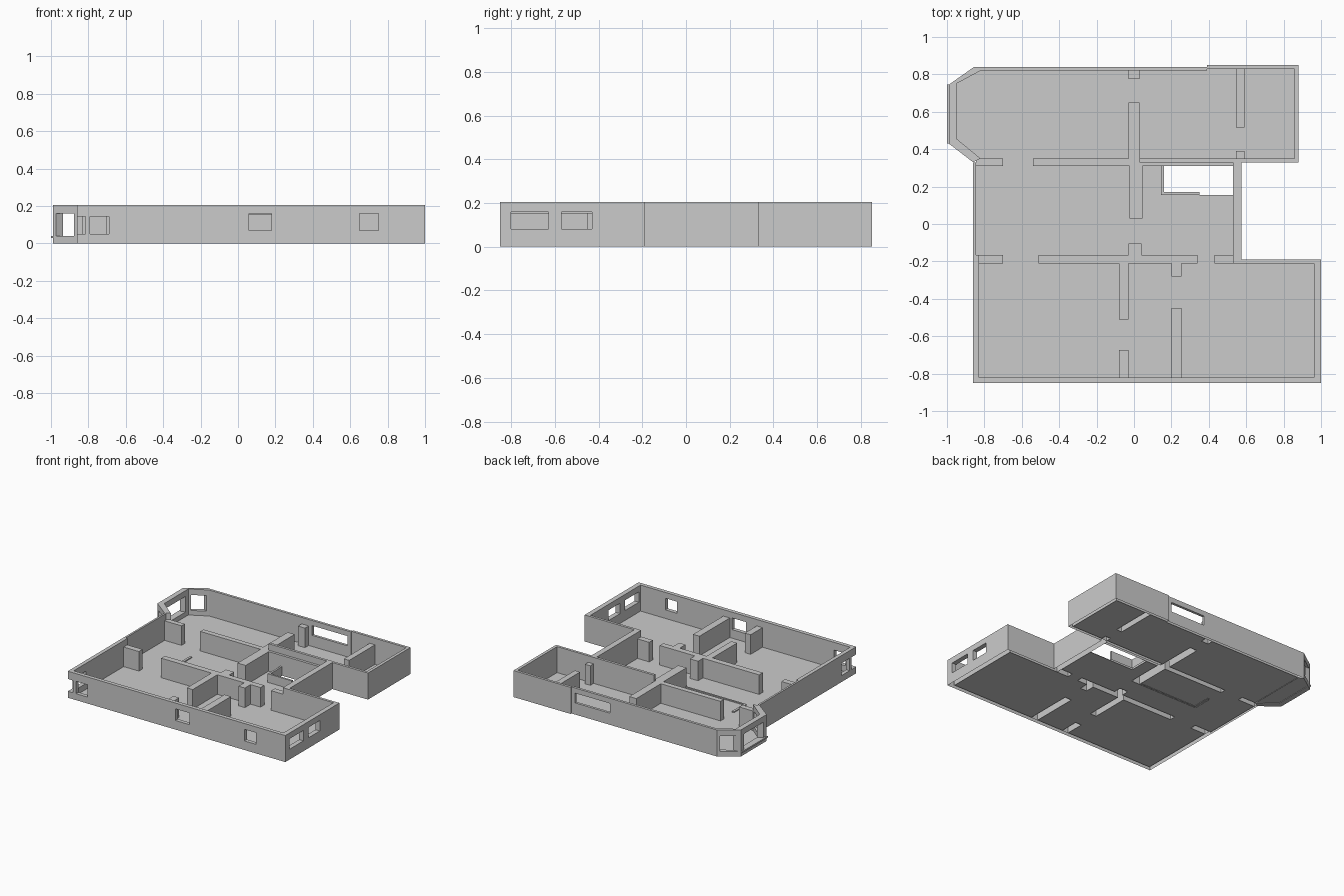
import bpy, bmesh
from mathutils import Vector

if "Cube" in bpy.data.objects:
    bpy.data.objects.remove(bpy.data.objects["Cube"])

H, HI, FLOOR = 0.205, 0.155, 0.004   # outer walls, partitions, floor level


def finish(bm, name):
    bmesh.ops.remove_doubles(bm, verts=bm.verts, dist=1e-5)
    bmesh.ops.dissolve_limit(bm, angle_limit=0.01, verts=bm.verts, edges=bm.edges)
    mesh = bpy.data.meshes.new(name)
    bm.to_mesh(mesh)
    bm.free()
    ob = bpy.data.objects.new(name, mesh)
    bpy.context.collection.objects.link(ob)
    return ob


def rects(items, z1, z0=0.0):
    return [(a, b, c, d, z0, z1) for a, b, c, d in items]


def carve(name, solids, holes):
    """Skin the union of solid boxes minus hole boxes (x0,x1,y0,y1,z0,z1), open underneath."""
    cuts = [sorted({round(b[2 * k + s], 4) for b in solids + holes for s in (0, 1)}) for k in range(3)]
    filled = set()
    for boxes, add in ((solids, True), (holes, False)):
        for b in boxes:
            r = [range(cuts[k].index(round(b[2 * k], 4)), cuts[k].index(round(b[2 * k + 1], 4)))
                 for k in range(3)]
            cells = {(i, j, l) for i in r[0] for j in r[1] for l in r[2]}
            filled = filled | cells if add else filled - cells
    bm = bmesh.new()
    for c in sorted(filled):
        for k in range(3):
            for s in (0, 1):
                n = list(c)
                n[k] += 1 if s else -1
                at_ground = k == 2 and s == 0 and cuts[2][c[2]] <= 0
                if tuple(n) in filled or at_ground:
                    continue
                u, v = (k + 1) % 3, (k + 2) % 3
                quad = []
                for du, dv in ((0, 0), (1, 0), (1, 1), (0, 1)):
                    p = list(c)
                    p[k] += s
                    p[u] += du
                    p[v] += dv
                    quad.append(bm.verts.new([cuts[q][p[q]] for q in range(3)]))
                bm.faces.new(quad if s else quad[::-1])
    return finish(bm, name)


def prism(bm, pts, z0, z1):
    lo = [bm.verts.new((p[0], p[1], z0)) for p in pts]
    hi = [bm.verts.new((p[0], p[1], z1)) for p in pts]
    faces = [bm.faces.new(lo[::-1]), bm.faces.new(hi)]
    for i in range(len(pts)):
        j = (i + 1) % len(pts)
        faces.append(bm.faces.new((lo[i], lo[j], hi[j], hi[i])))
    bmesh.ops.recalc_face_normals(bm, faces=faces)


# Outer walls
outer = rects([
    (-0.855, 0.39, 0.82, 0.84), (0.39, 0.88, 0.83, 0.85),       # back
    (0.857, 0.88, 0.33, 0.85), (0.03, 0.88, 0.33, 0.35),        # back wing
    (0.53, 0.575, -0.21, 0.35),                                 # recessed middle
    (0.53, 1.0, -0.21, -0.19), (0.963, 1.0, -0.85, -0.19),      # front wing
    (-0.86, 1.0, -0.85, -0.82),                                 # front
    (-0.86, -0.83, -0.85, -0.165), (-0.86, -0.845, -0.165, 0.33),  # left
], H)
windows = [
    (0.06, 0.18, -0.86, -0.81, 0.07, 0.16), (0.65, 0.75, -0.86, -0.81, 0.07, 0.16),
    (-0.79, -0.69, -0.86, -0.81, 0.05, 0.145),
    (-0.87, -0.815, -0.86, -0.79, 0.05, 0.145),                 # open corner
    (-0.87, -0.82, -0.77, -0.67, 0.05, 0.145),
    (0.95, 1.01, -0.80, -0.63, 0.08, 0.16), (0.95, 1.01, -0.57, -0.43, 0.08, 0.16),
    (0.06, 0.36, 0.81, 0.86, 0.09, 0.165),
]
carve("outer_walls", outer, windows)

# Partitions between rooms
inner = rects([
    (-0.51, 0.34, -0.21, -0.165), (-0.86, -0.70, -0.21, -0.165), (0.43, 0.53, -0.21, -0.165),
    (-0.08, -0.03, -0.51, -0.21), (-0.08, -0.03, -0.82, -0.675),
    (-0.03, 0.04, -0.165, -0.105),
    (0.20, 0.255, -0.28, -0.21), (0.20, 0.255, -0.82, -0.45),
    (-0.845, -0.70, 0.31, 0.35), (-0.54, 0.03, 0.31, 0.35), (0.03, 0.53, 0.31, 0.33),
    (-0.03, 0.03, 0.35, 0.65), (-0.03, 0.03, 0.775, 0.82),
    (0.545, 0.59, 0.515, 0.83), (0.545, 0.59, 0.35, 0.39),
    (-0.025, 0.045, 0.03, 0.31),
], HI)
carve("partitions", inner, rects([b[:4] for b in outer], H))

# Low walls round the stair opening, and a floor curb
low = rects([(0.145, 0.16, 0.155, 0.31), (0.16, 0.35, 0.155, 0.17)], 0.07)
carve("stair_walls", low, [])
curb = rects([(-0.54, -0.025, 0.03, 0.042), (-0.54, -0.522, 0.042, 0.185)], 0.012)
carve("floor_curb", curb, [])

# Floor, left open under the walls and at the stairwell
floor = rects([(-0.82, 0.88, 0.33, 0.84), (-0.86, 0.575, -0.21, 0.33), (-0.86, 1.0, -0.85, -0.19)], FLOOR)
gaps = rects([b[:4] for b in outer + inner + low] + [(0.16, 0.53, 0.155, 0.31)], H)
carve("floor", floor, gaps)

# Bay window: three framed panels between an outer and an inner line
out_line = [Vector(p) for p in ((-0.855, 0.84), (-0.99, 0.745), (-0.99, 0.43), (-0.86, 0.33))]
in_line = [Vector(p) for p in ((-0.82, 0.82), (-0.95, 0.75), (-0.95, 0.457), (-0.82, 0.35))]
bm = bmesh.new()
for i in range(3):
    def strip(t0, t1):
        a, b, c, d = out_line[i], out_line[i + 1], in_line[i], in_line[i + 1]
        return [a.lerp(b, t0), a.lerp(b, t1), c.lerp(d, t1), c.lerp(d, t0)]
    prism(bm, strip(0, 1), 0, 0.04)
    prism(bm, strip(0, 1), 0.16, H)
    prism(bm, strip(0, 0.12), 0.04, 0.16)
    prism(bm, strip(0.88, 1), 0.04, 0.16)
finish(bm, "bay_window_frame")

bm = bmesh.new()
prism(bm, [(-1.0, 0.745), (-1.0, 0.43), (-0.985, 0.43), (-0.985, 0.745)], 0.028, 0.04)
finish(bm, "bay_sill")

bm = bmesh.new()
bm.faces.new([bm.verts.new((p.x, p.y, FLOOR)) for p in in_line])
finish(bm, "bay_floor")
